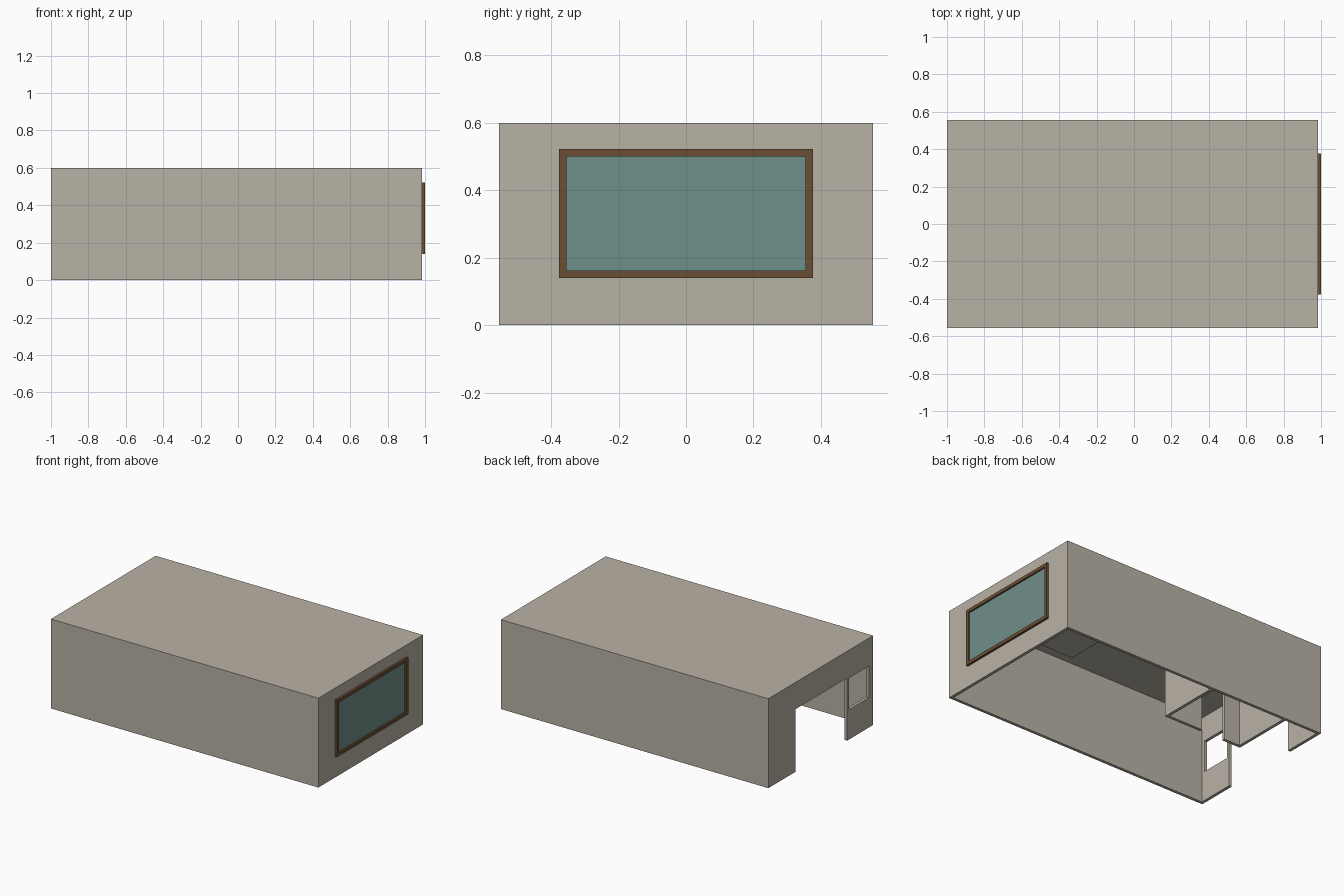
import bpy

if "Cube" in bpy.data.objects:
    bpy.data.objects.remove(bpy.data.objects["Cube"])

def material(name, rgb):
    m = bpy.data.materials.new(name)
    m.diffuse_color = (*rgb, 1)
    m.use_nodes = True
    m.node_tree.nodes["Principled BSDF"].inputs["Base Color"].default_value = m.diffuse_color
    return m

WALL = material("warm_grey_wall", (0.485, 0.445, 0.38))
GLASS = material("teal_glass", (0.159, 0.275, 0.25))
WOOD = material("brown_frame", (0.147, 0.078, 0.033))

def box(name, x, y, z, mat):
    """Box from (min, max) ranges on each axis."""
    v = [(a, b, c) for a in x for b in y for c in z]
    f = [(0, 1, 3, 2), (4, 6, 7, 5), (0, 4, 5, 1), (2, 3, 7, 6), (0, 2, 6, 4), (1, 5, 7, 3)]
    me = bpy.data.meshes.new(name)
    me.from_pydata(v, [], f)
    me.materials.append(mat)
    o = bpy.data.objects.new(name, me)
    bpy.context.collection.objects.link(o)
    return o

def cut(target, x, y, z):
    """Subtract a box, then remove the cutter."""
    c = box("cutter", x, y, z, WALL)
    c.hide_render = True
    m = target.modifiers.new("cut", 'BOOLEAN')
    m.operation, m.solver, m.object = 'DIFFERENCE', 'EXACT', c
    bpy.context.view_layer.objects.active = target
    bpy.ops.object.modifier_apply(modifier=m.name)
    bpy.data.objects.remove(c)

T = 0.02
X0, X1, Y, H = -1.0, 0.985, 0.555, 0.6

# hollow shell, open underneath
shell = box("building_shell", (X0, X1), (-Y, Y), (0, H), WALL)
cut(shell, (X0 + T, X1 - T), (-Y + T, Y - T), (-0.5, H - T))
# wide doorway, small side opening and the large window hole
cut(shell, (X0 - 0.2, X0 + 0.1), (-0.28, 0.27), (-0.5, 0.42))
cut(shell, (X0 - 0.2, X0 + 0.1), (-0.51, -0.30), (0.20, 0.412))
cut(shell, (X1 - 0.1, X1 + 0.1), (-0.355, 0.355), (0.162, 0.50))

# inner room: one partition block hollowed out, with a doorway
room = box("inner_room_walls", (-0.737, -0.15), (0.11, Y - T), (0, H - T), WALL)
cut(room, (-0.717, -0.17), (0.13, Y + 0.2), (-0.5, H + 0.5))
cut(room, (-0.60, -0.425), (0.0, 0.2), (-0.5, 0.42))

# thin panel on the ceiling
box("ceiling_panel", (0.09, 0.89), (-0.47, 0.47), (0.572, H - T), WALL)

# window glass and frame
box("window_glass", (X1 - T, 0.989), (-0.355, 0.355), (0.162, 0.50), GLASS)
frame = box("window_frame", (X1, 1.0), (-0.377, 0.377), (0.14, 0.522), WOOD)
cut(frame, (0.9, 1.1), (-0.355, 0.355), (0.162, 0.50))
